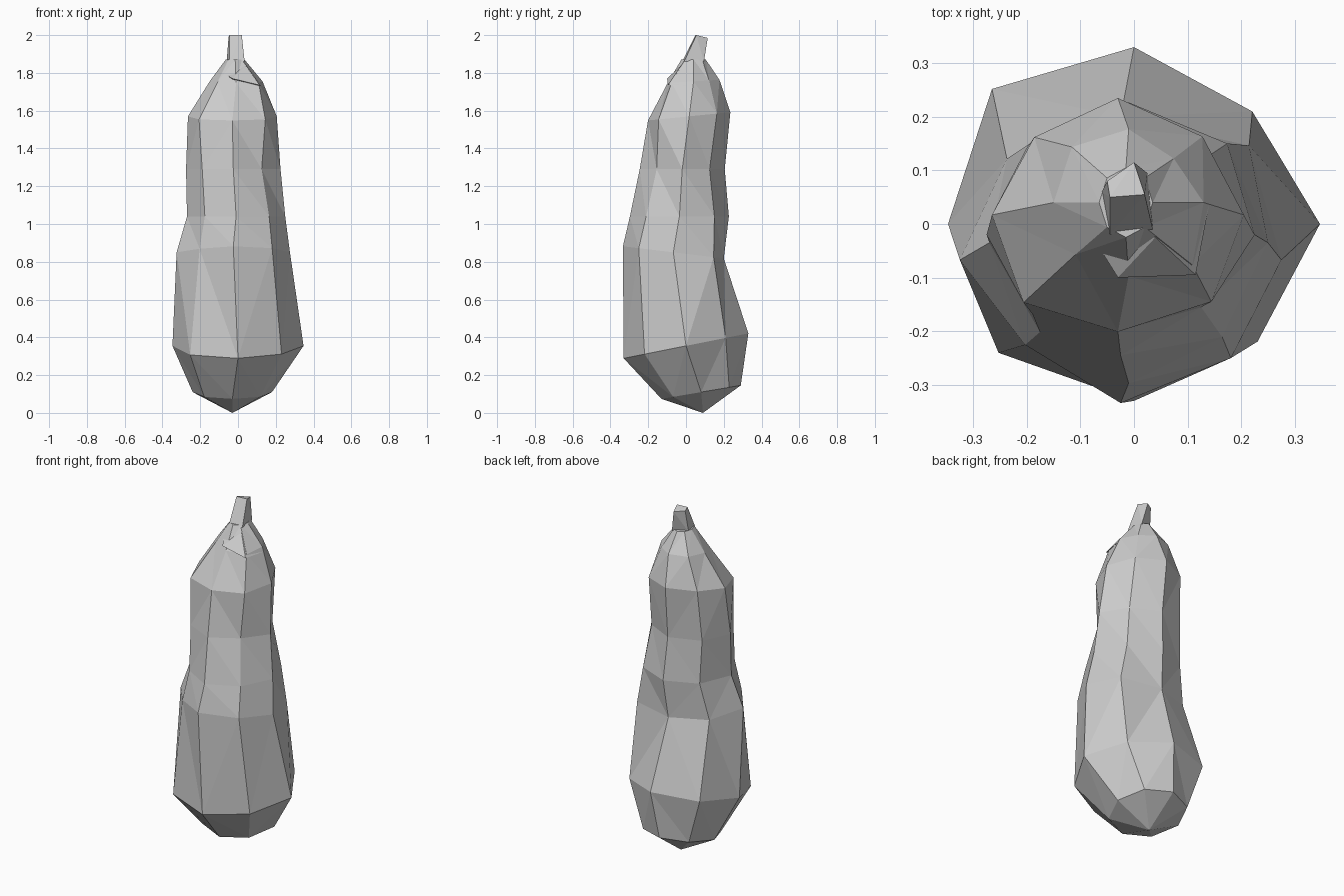
import bpy
import bmesh
import math
from mathutils import Vector

default_cube = bpy.data.objects.get("Cube")
if default_cube:
    bpy.data.objects.remove(default_cube, do_unlink=True)

# One plain grey for the whole vegetable
grey = bpy.data.materials.new("plain_grey")
grey.use_nodes = True
grey.diffuse_color = (0.6, 0.6, 0.6, 1)
grey.node_tree.nodes["Principled BSDF"].inputs["Base Color"].default_value = grey.diffuse_color


def finish(bm, name):
    """Turn a bmesh into a flat shaded, triangulated object."""
    bmesh.ops.triangulate(bm, faces=bm.faces[:], quad_method="SHORT_EDGE")
    bmesh.ops.recalc_face_normals(bm, faces=bm.faces[:])
    mesh = bpy.data.meshes.new(name)
    bm.to_mesh(mesh)
    bm.free()
    mesh.materials.append(grey)
    part = bpy.data.objects.new(name, mesh)
    bpy.context.scene.collection.objects.link(part)
    return part


def uneven_ring(bm, centre, radii, tilt, corners):
    """Eight sided ring, leaning along y, with its four corners pushed in or out."""
    verts = []
    for side in range(8):
        angle = side * math.tau / 8
        scale = corners[side // 2] if side % 2 else 1
        x = radii[0] * math.cos(angle) * scale
        y = radii[1] * math.sin(angle) * scale
        verts.append(bm.verts.new(Vector(centre) + Vector((x, y, y * tilt))))
    return verts


def bridge(bm, lower, upper):
    """Join two rings with a band of faces."""
    count = len(lower)
    for i in range(count):
        j = (i + 1) % count
        bm.faces.new((lower[i], lower[j], upper[j], upper[i]))


# Body: centre, radii, lean, corners (back left, back right, front right, front left)
body_rings = [
    ((-.03, .08, .11), (.21, .21), .17, (1, 1, 1, 1)),
    ((0, 0, .355), (.347, .33), .2, (.9, 1.08, 1.03, .94)),
    ((-.025, -.067, .85), (.3, .267), -.12, (1.13, 1, .84, .97)),
    ((-.01, -.035, 1.04), (.26, .262), 0, (1, 1, .9, .95)),
    ((-.025, -.02, 1.29), (.25, .225), 0, (.91, 1, .93, .85)),
    ((-.03, .017, 1.57), (.235, .218), .1, (.95, .94, 1.06, 1.05)),
    ((-.01, .04, 1.755), (.14, .137), .06, (.85, 1.07, 1, 1.2)),
    ((-.015, .04, 1.87), (.05, .065), 0, (1, 1, 1, 1)),
]
bm = bmesh.new()
rings = [uneven_ring(bm, *ring) for ring in body_rings]
for lower, upper in zip(rings, rings[1:]):
    bridge(bm, lower, upper)
base_tip = bm.verts.new((-.03, .09, 0))
for i, vert in enumerate(rings[0]):
    bm.faces.new((base_tip, rings[0][(i + 1) % len(rings[0])], vert))
bm.faces.new(rings[-1])
finish(bm, "body")


def hull(name, points):
    """Small faceted part wrapped around a few points."""
    bm = bmesh.new()
    for point in points:
        bm.verts.new(point)
    bmesh.ops.convex_hull(bm, input=bm.verts[:])
    finish(bm, name)


# Stem leaning towards the back
hull("stem", [
    (-.06, .06, 1.86), (-.045, -.02, 1.86), (.035, -.01, 1.86), (.025, .095, 1.86),
    (-.05, .08, 1.99), (-.045, .05, 2), (.02, .055, 2), (0, .115, 1.985),
])

# Puckered skin fold below the stem at the front
hull("skin_fold", [
    (-.03, -.1, 1.77), (.115, -.095, 1.735), (.14, .035, 1.73),
    (-.08, -.02, 1.8), (.04, -.025, 1.84), (0, .03, 1.73),
])
